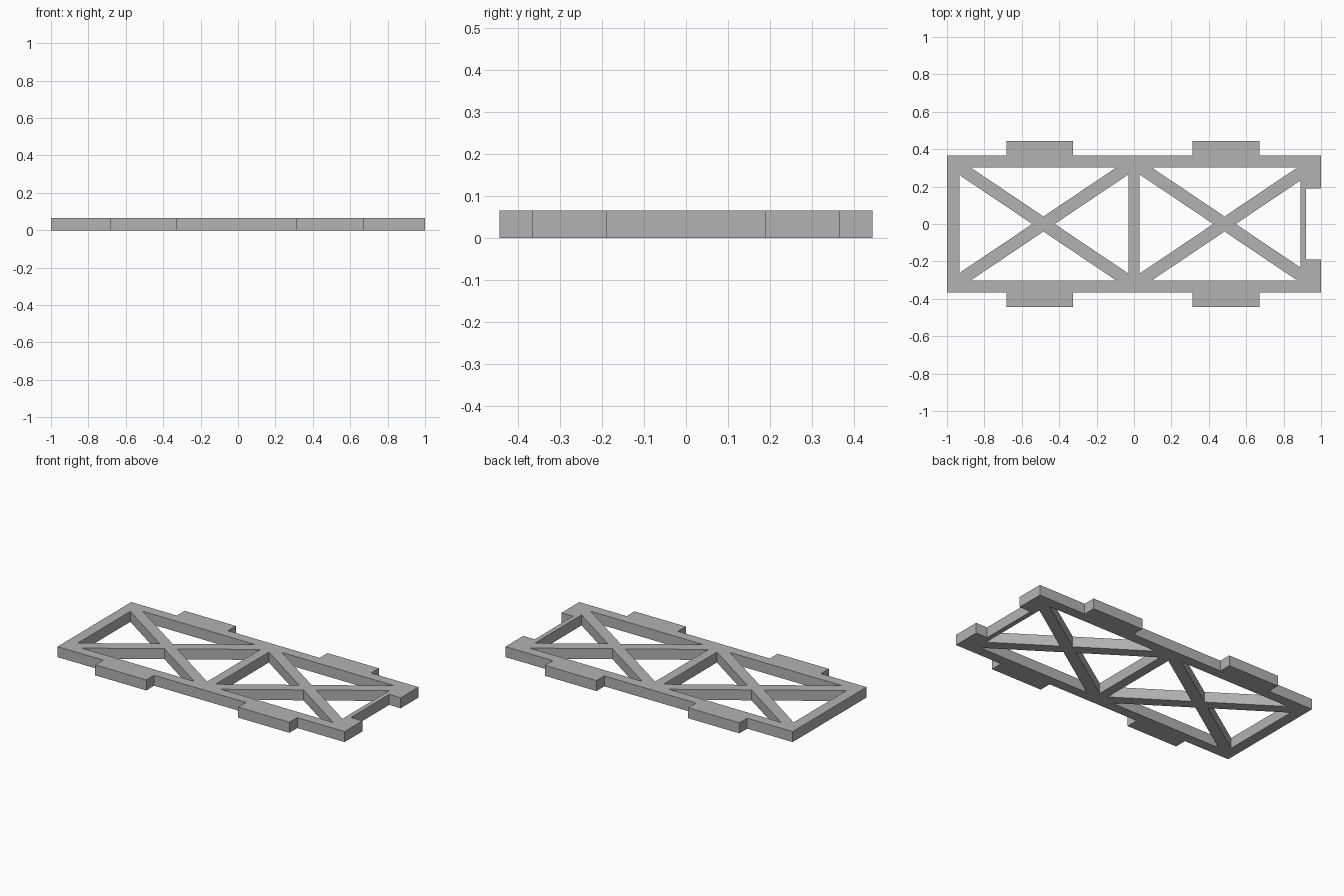
import bpy
import bmesh

cube = bpy.data.objects.get("Cube")
if cube:
    bpy.data.objects.remove(cube, do_unlink=True)

HEIGHT = 0.066
SIDE, TAB = 0.367, 0.445         # half depth of the frame, and with its tabs
RAIL = 0.303                     # inner edge of the long rails
BAY, GAP = 0.484, 0.06           # brace crossing and half brace width along x
SLOPE = 0.672                    # rise of the braces
NOTCH_X, NOTCH_Y = 0.92, 0.19

grey = bpy.data.materials.new("grey")
grey.use_nodes = True
colour = (0.45, 0.45, 0.45, 1)
grey.diffuse_color = colour
grey.node_tree.nodes["Principled BSDF"].inputs["Base Color"].default_value = colour


def mirror_y(points):
    return [(x, -y) for x, y in reversed(points)]


def outline():
    """Frame edge with two tabs on each long side and a notch at one end."""
    front = [(-1, -SIDE)]
    for x0, x1 in ((-0.683, -0.327), (0.312, 0.67)):
        front += [(x0, -SIDE), (x0, -TAB), (x1, -TAB), (x1, -SIDE)]
    front += [(1, -SIDE), (1, -NOTCH_Y), (NOTCH_X, -NOTCH_Y)]
    return front + mirror_y(front)


def bay_openings(centre, left, right):
    """Four triangular openings around a crossed brace."""
    loops = []
    for end, sign in ((left, -1), (right, 1)):
        apex = centre + sign * GAP
        rise = abs(end - apex) * SLOPE
        loops.append([(apex, 0), (end, rise), (end, -rise)])
    reach = RAIL / SLOPE - GAP
    back = [(centre, GAP * SLOPE), (centre + reach, RAIL), (centre - reach, RAIL)]
    return loops + [back, mirror_y(back)]


# Flat lattice: outer edge and openings filled, then given thickness
bm = bmesh.new()
loops = [outline()]
loops += bay_openings(-BAY, -0.933, -0.03)
loops += bay_openings(BAY, 0.03, 0.89)
for loop in loops:
    verts = [bm.verts.new((x, y, 0)) for x, y in loop]
    for i, v in enumerate(verts):
        bm.edges.new((verts[i - 1], v))
bmesh.ops.triangle_fill(bm, edges=bm.edges[:], use_beauty=True, normal=(0, 0, 1))
top = bmesh.ops.extrude_face_region(bm, geom=bm.faces[:])["geom"]
bmesh.ops.translate(bm, vec=(0, 0, HEIGHT),
                    verts=[g for g in top if isinstance(g, bmesh.types.BMVert)])
bmesh.ops.recalc_face_normals(bm, faces=bm.faces[:])

mesh = bpy.data.meshes.new("braced_frame")
bm.to_mesh(mesh)
bm.free()
mesh.materials.append(grey)
frame = bpy.data.objects.new("braced_frame", mesh)
bpy.context.collection.objects.link(frame)
